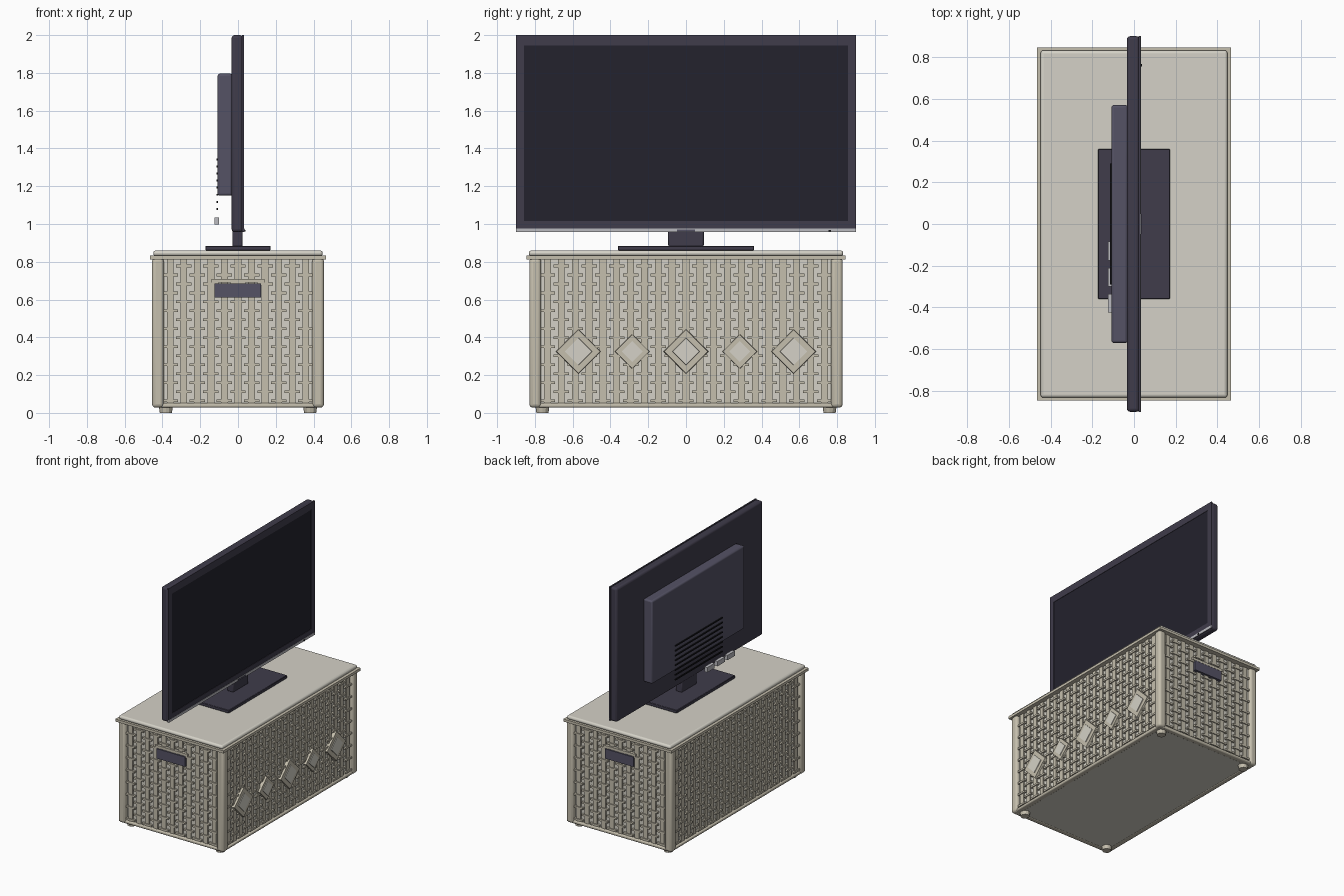
import bpy, bmesh, math
from mathutils import Matrix, Vector

if "Cube" in bpy.data.objects:
    bpy.data.objects.remove(bpy.data.objects["Cube"])


def material(name, rgb):
    m = bpy.data.materials.new(name)
    m.diffuse_color = (*rgb, 1)
    m.use_nodes = True
    m.node_tree.nodes["Principled BSDF"].inputs["Base Color"].default_value = m.diffuse_color
    return m


TAN = material("tan_resin", (0.56, 0.52, 0.42))
LIGHT = material("light_resin", (0.66, 0.64, 0.57))
DARK = material("dark_casing", (0.05, 0.045, 0.07))
PURPLE = material("grey_casing", (0.09, 0.085, 0.13))
SCREEN = material("screen_black", (0.017, 0.016, 0.026))
BLACK = material("vent_black", (0.008, 0.008, 0.01))
SILVER = material("silver", (0.5, 0.5, 0.53))


def finish(name, bm, mat, bevel=0, segments=2):
    me = bpy.data.meshes.new(name)
    bm.to_mesh(me)
    bm.free()
    ob = bpy.data.objects.new(name, me)
    bpy.context.collection.objects.link(ob)
    me.materials.append(mat)
    if bevel:
        b = ob.modifiers.new("bevel", "BEVEL")
        b.width, b.segments = bevel, segments
        bpy.ops.object.select_all(action='DESELECT')
        ob.select_set(True)
        bpy.context.view_layer.objects.active = ob
        bpy.ops.object.shade_smooth_by_angle(angle=math.radians(35))
    return ob


def boxes(name, bounds, mat, bevel=0, segments=2):
    """One object from boxes given as (x0, x1, y0, y1, z0, z1)."""
    bm = bmesh.new()
    for x0, x1, y0, y1, z0, z1 in bounds:
        c = Vector((x0 + x1, y0 + y1, z0 + z1)) / 2
        s = Matrix.Diagonal((x1 - x0, y1 - y0, z1 - z0, 1))
        bmesh.ops.create_cube(bm, size=1, matrix=Matrix.Translation(c) @ s)
    return finish(name, bm, mat, bevel, segments)


def wall_box(axis, side, u, hu, d0, d1, z0, z1):
    """Box on a chest wall: u along the wall, d0..d1 outward from the centre."""
    a, b = sorted((side * d0, side * d1))
    if axis == 'x':
        return (a, b, u - hu, u + hu, z0, z1)
    return (u - hu, u + hu, a, b, z0, z1)


# Chest body
boxes("chest_body", [(-.425, .425, -.80, .80, .03, .82)], LIGHT)

# Woven walls: upright strips with staggered cross bars
strips, bars, rails = [], [], []
ROWS = 16
for axis, depth, half, count in (('x', .425, .77, 21), ('y', .80, .395, 11)):
    pitch = 2 * half / count
    for side in (-1, 1):
        for i in range(count):
            u = -half + (i + .5) * pitch
            strips.append(wall_box(axis, side, u, .018, depth - .01, depth + .01, .05, .815))
            for r in range(ROWS):
                if (i + r) % 2 == 0:
                    z = .065 + r * .0475
                    bars.append(wall_box(axis, side, u, .041, depth - .01, depth + .017,
                                         z - .007, z + .007))
        rails.append(wall_box(axis, side, 0, half + .02, depth - .02, depth + .022, .028, .052))
boxes("weave_uprights", strips, TAN)
boxes("weave_cross_bars", bars, TAN)
boxes("bottom_rails", rails, TAN, .008)

# Corner posts and feet
corners = [(sx, sy) for sx in (-1, 1) for sy in (-1, 1)]
boxes("corner_posts", [(sx * .424 - .031, sx * .424 + .031, sy * .798 - .031, sy * .798 + .031,
                        .028, .82) for sx, sy in corners], TAN, .018, 3)
bm = bmesh.new()
for sx, sy in corners:
    bmesh.ops.create_cone(bm, cap_ends=True, segments=12, radius1=.032, radius2=.037, depth=.035,
                          matrix=Matrix.Translation((sx * .382, sy * .76, .0175)))
finish("feet", bm, TAN)

# Lid with lower rim
boxes("lid_rim", [(-.465, .465, -.845, .845, .813, .833)], TAN)
boxes("lid_top", [(-.448, .448, -.832, .832, .83, .86)], LIGHT, .014, 3)

# End handles with a lip above each
boxes("end_handles", [wall_box('y', s, -.002, .123, .80, .826, .61, .686) for s in (-1, 1)], PURPLE)
boxes("handle_lips", [wall_box('y', s, 0, .14, .80, .822, .69, .71) for s in (-1, 1)], TAN)


def diamonds(name, scale, x0, x1, mat):
    bm = bmesh.new()
    for i, y in enumerate((-.57, -.285, 0, .285, .57)):
        h = (.12 if i % 2 == 0 else .093) * scale
        bmesh.ops.create_cone(
            bm, cap_ends=True, segments=4, radius1=h, radius2=h * .96, depth=x1 - x0,
            matrix=Matrix.Translation(((x0 + x1) / 2, y, .325)) @ Matrix.Rotation(math.pi / 2, 4, 'Y'))
    # keep the points of each diamond on the y and z axes
    ob = finish(name, bm, mat)
    ys = [v.co for v in ob.data.vertices]
    return ob


# Diamond ornaments on one long side
diamonds("diamond_frames", 1, .42, .45, TAN)
diamonds("diamond_centres", .62, .44, .455, LIGHT)

# Television stand
boxes("stand_base", [(-.172, .172, -.36, .36, .86, .884)], DARK, .003, 1)
boxes("stand_neck", [(-.03, .025, -.094, .094, .88, .97)], DARK, .008)

# Television casing, front bezel and screen
boxes("tv_casing", [(-.034, .026, -.9, .9, .957, 2.0)], DARK, .016, 3)
boxes("tv_bezel", [(.022, .032, -.9, -.857, .957, 2.0), (.022, .032, .857, .9, .957, 2.0),
                   (.022, .032, -.857, .857, 1.945, 2.0),
                   (.022, .032, -.857, .857, .957, 1.015)], DARK)
boxes("tv_screen", [(.02, .029, -.857, .857, 1.015, 1.945)], SCREEN)
boxes("lower_trim", [(.028, .034, -.9, .9, .957, .977)], SILVER)
boxes("trim_badge", [(.03, .036, -.048, .048, .96, .972)], PURPLE)
boxes("status_light", [(.03, .039, .755, .767, .959, .969)], BLACK)

# Rear electronics housing, vents and sockets
boxes("rear_housing", [(-.108, -.03, -.57, .57, 1.15, 1.796)], PURPLE, .012, 3)
boxes("rear_vents", [(-.114, -.106, -.29, .29, z - .005, z + .005)
                     for z in [1.08 + .0375 * i for i in range(8)]], BLACK)
boxes("rear_sockets", [(-.124, -.1, y - .045, y + .045, .997, 1.035)
                       for y in (-.13, -.255, -.38)], SILVER)
